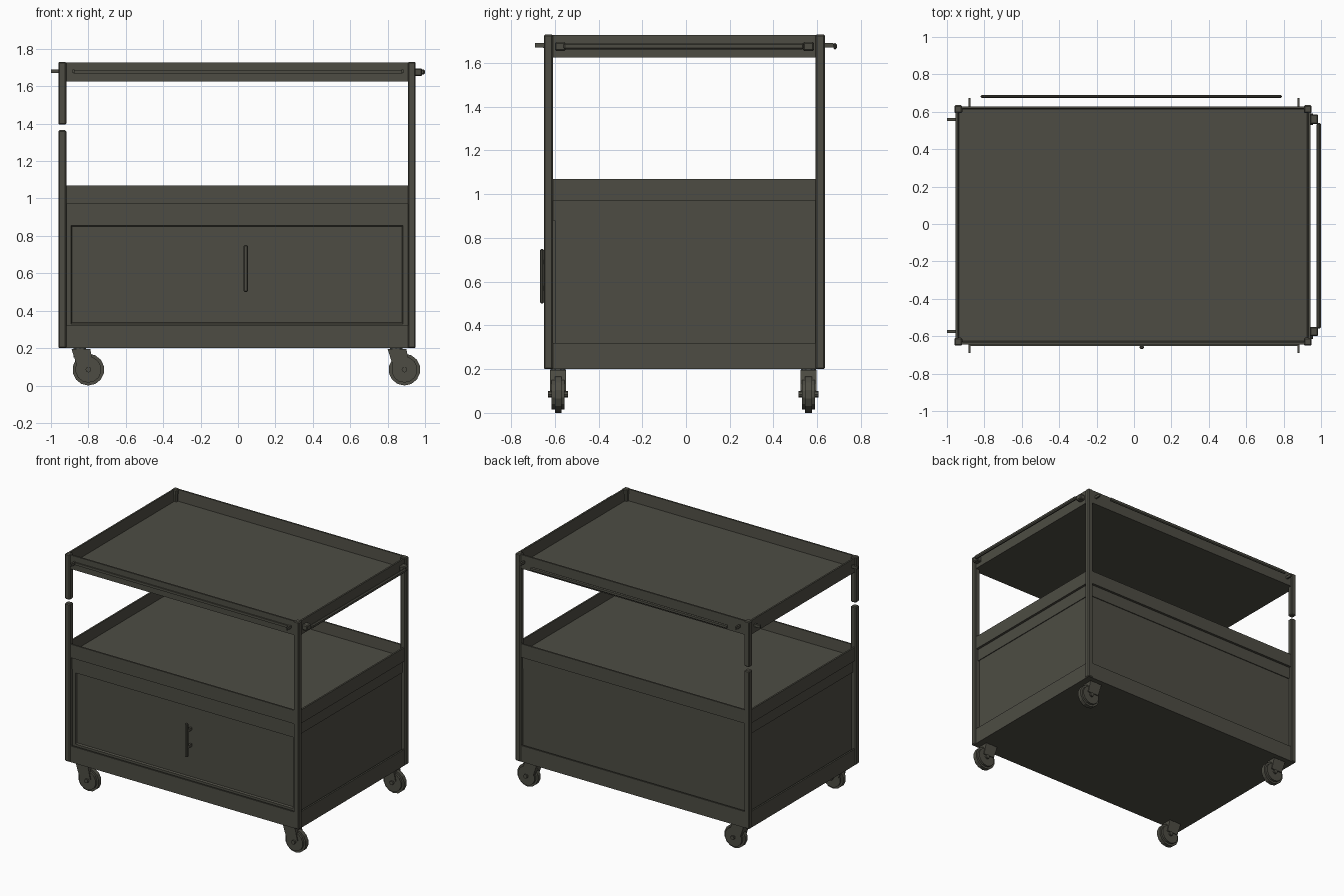
import bpy, bmesh
from mathutils import Vector, Matrix

cube = bpy.data.objects.get("Cube")
if cube:
    bpy.data.objects.remove(cube, do_unlink=True)

olive = bpy.data.materials.new("dark olive metal")
olive.use_nodes = True
colour = (0.075, 0.073, 0.057, 1)
olive.diffuse_color = colour
olive.node_tree.nodes["Principled BSDF"].inputs["Base Color"].default_value = colour

# Outer limits of the frame
X0, X1, Y0, Y1 = -0.96, 0.95, -0.65, 0.635
POST = 0.042


def finish(name, bm):
    bmesh.ops.recalc_face_normals(bm, faces=bm.faces[:])
    mesh = bpy.data.meshes.new(name)
    bm.to_mesh(mesh)
    bm.free()
    mesh.materials.append(olive)
    obj = bpy.data.objects.new(name, mesh)
    bpy.context.collection.objects.link(obj)
    return obj


def new_box(lo, hi):
    lo, hi = Vector(lo), Vector(hi)
    bm = bmesh.new()
    bmesh.ops.create_cube(bm, size=1)
    bmesh.ops.scale(bm, vec=hi - lo, verts=bm.verts)
    bmesh.ops.translate(bm, vec=(lo + hi) / 2, verts=bm.verts)
    return bm


def round_uprights(bm, radius):
    edges = [e for e in bm.edges if abs(e.verts[0].co.z - e.verts[1].co.z) > 0.01]
    bmesh.ops.bevel(bm, geom=edges, offset=radius, segments=2, affect='EDGES', profile=0.5)


def box(name, lo, hi, bevel=0):
    bm = new_box(lo, hi)
    if bevel:
        bmesh.ops.bevel(bm, geom=bm.edges[:], offset=bevel, segments=1, affect='EDGES')
    return finish(name, bm)


def sunken(bm, direction, border, depth):
    """Inset the face looking in a direction and push it inwards."""
    direction = Vector(direction)
    bm.normal_update()
    face = max(bm.faces, key=lambda f: f.normal.dot(direction) * f.calc_area())
    bmesh.ops.inset_region(bm, faces=[face], thickness=border, use_even_offset=True)
    ring = bmesh.ops.inset_region(bm, faces=[face], thickness=0.006, use_even_offset=True)
    bmesh.ops.translate(bm, vec=direction * -depth, verts=face.verts)


def tray(name, bottom, top):
    e = 0.006
    bm = new_box((X0 + e, Y0 + e, bottom), (X1 - e, Y1 - e, top))
    round_uprights(bm, 0.03)
    sunken(bm, (0, 0, 1), 0.012, top - bottom - 0.02)
    return finish(name, bm)


def cylinder(name, centre, radius, length, axis, sides=14, bevel=0):
    bm = bmesh.new()
    bmesh.ops.create_cone(bm, cap_ends=True, segments=sides, radius1=radius,
                          radius2=radius, depth=length)
    if bevel:
        rims = [e for e in bm.edges if abs(e.verts[0].co.z - e.verts[1].co.z) < 0.001]
        bmesh.ops.bevel(bm, geom=rims, offset=bevel, segments=2, affect='EDGES')
    turn = Vector((0, 0, 1)).rotation_difference(Vector(axis)).to_matrix().to_4x4()
    bm.transform(Matrix.Translation(centre) @ turn)
    return finish(name, bm)


# Trays
tray("top_tray", 1.625, 1.728)
tray("middle_tray", 0.97, 1.07)
tray("bottom_tray", 0.2, 0.32)

# Corner posts; those on one side are split by a narrow joint gap
for side, x in (("right", X0), ("left", X1 - POST)):
    for end, y in (("front", Y0), ("back", Y1 - POST)):
        spans = ((0.2, 1.365), (1.395, 1.73)) if side == "right" else ((0.2, 1.73),)
        for i, (low, high) in enumerate(spans):
            box(f"{end}_{side}_post_{i + 1}", (x, y, low), (x + POST, y + POST, high), 0.006)

# Cabinet with a beam around its top and a sunken door
bx0, bx1, by0, by1 = X0 + 0.03, X1 - 0.03, Y0 + 0.03, Y1 - 0.03
box("cabinet_body", (bx0, by0 + 0.02, 0.22), (bx1, by1, 0.88))
box("cabinet_top_beam", (bx0 - 0.006, by0 - 0.006, 0.88), (bx1 + 0.006, by1 + 0.006, 0.98))
door = new_box((bx0 + 0.012, by0, 0.305), (bx1 - 0.012, by0 + 0.03, 0.88))
sunken(door, (0, -1, 0), 0.025, 0.012)
finish("front_door", door)

# Door handle
box("door_handle", (0.03, -0.667, 0.5), (0.053, -0.65, 0.75), 0.005)
for z in (0.56, 0.68):
    box("handle_mount", (0.034, -0.655, z), (0.049, -0.6, z + 0.02))

# Towel rails and their brackets around the top tray
box("left_rail", (0.977, -0.56, 1.662), (1.0, 0.54, 1.69), 0.007)
box("back_rail", (-0.82, 0.674, 1.662), (0.79, 0.69, 1.69), 0.006)
box("front_rail", (-0.88, -0.653, 1.668), (0.88, -0.643, 1.686))
for y in (-0.575, 0.56):
    box("left_rail_bracket", (0.94, y - 0.025, 1.655), (0.985, y + 0.025, 1.695), 0.006)
    box("right_rail_bracket", (-1.0, y - 0.008, 1.67), (-0.95, y + 0.008, 1.69))
for x in (-0.88, 0.88):
    box("back_rail_bracket", (x - 0.006, 0.625, 1.67), (x + 0.006, 0.675, 1.69))
    box("front_rail_bracket", (x - 0.006, -0.69, 1.67), (x + 0.006, -0.64, 1.69))

# Swivel casters, all trailing the same way
for x in (-0.845, 0.845):
    for y in (-0.585, 0.56):
        wheel_x = x + 0.045
        cylinder("caster_wheel", (wheel_x, y, 0.085), 0.085, 0.06, (0, 1, 0), 14, 0.015)
        cylinder("caster_axle", (wheel_x, y, 0.085), 0.015, 0.09, (0, 1, 0), 8)
        cylinder("caster_stem", (x, y, 0.175), 0.035, 0.05, (0, 0, 1), 10)
        fork = new_box((x - 0.045, y - 0.037, 0.1), (x + 0.055, y + 0.037, 0.195))
        for v in fork.verts:
            if v.co.z < 0.15:
                v.co.x = wheel_x + (0.03 if v.co.x > x else -0.06)
        finish("caster_fork", fork)
